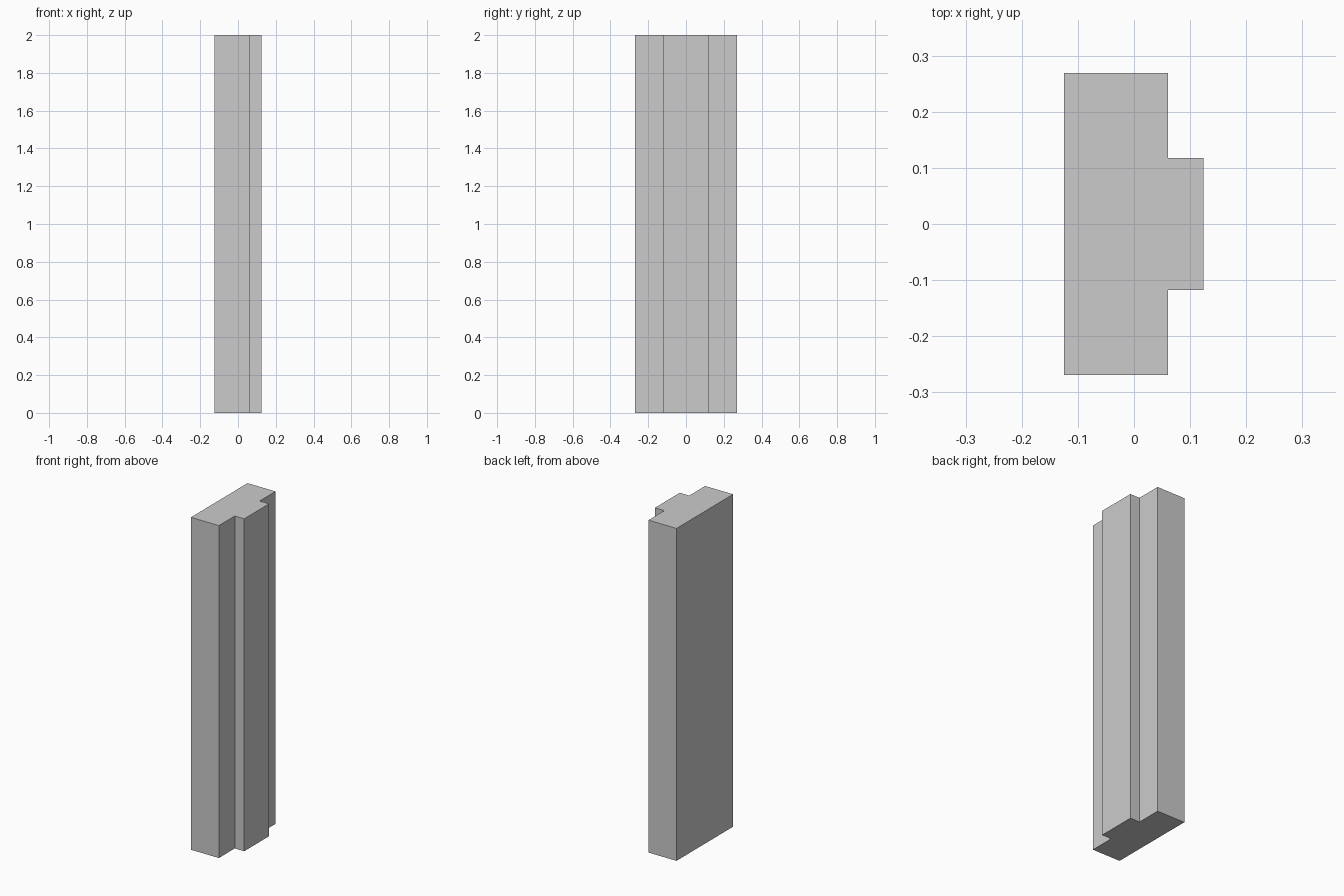
import bpy
import bmesh

if "Cube" in bpy.data.objects:
    bpy.data.objects.remove(bpy.data.objects["Cube"])

HEIGHT = 2.0
BACK_X, STEP_X, FRONT_X = -0.125, 0.061, 0.124
HALF_WIDTH, HALF_RIB = 0.269, 0.118

# Half of the stepped cross-section, mirrored across y = 0
half = [(BACK_X, HALF_WIDTH), (STEP_X, HALF_WIDTH),
        (STEP_X, HALF_RIB), (FRONT_X, HALF_RIB)]
profile = half + [(x, -y) for x, y in reversed(half)]

# Pilaster: the profile extruded to full height
bm = bmesh.new()
base = bm.faces.new([bm.verts.new((x, y, 0)) for x, y in profile])
top = bmesh.ops.extrude_face_region(bm, geom=[base], use_keep_orig=True)["geom"]
bmesh.ops.translate(bm, vec=(0, 0, HEIGHT),
                    verts=[g for g in top if isinstance(g, bmesh.types.BMVert)])
bmesh.ops.recalc_face_normals(bm, faces=bm.faces)

mesh = bpy.data.meshes.new("stepped_pilaster")
bm.to_mesh(mesh)
bm.free()
bpy.context.collection.objects.link(bpy.data.objects.new("stepped_pilaster", mesh))
